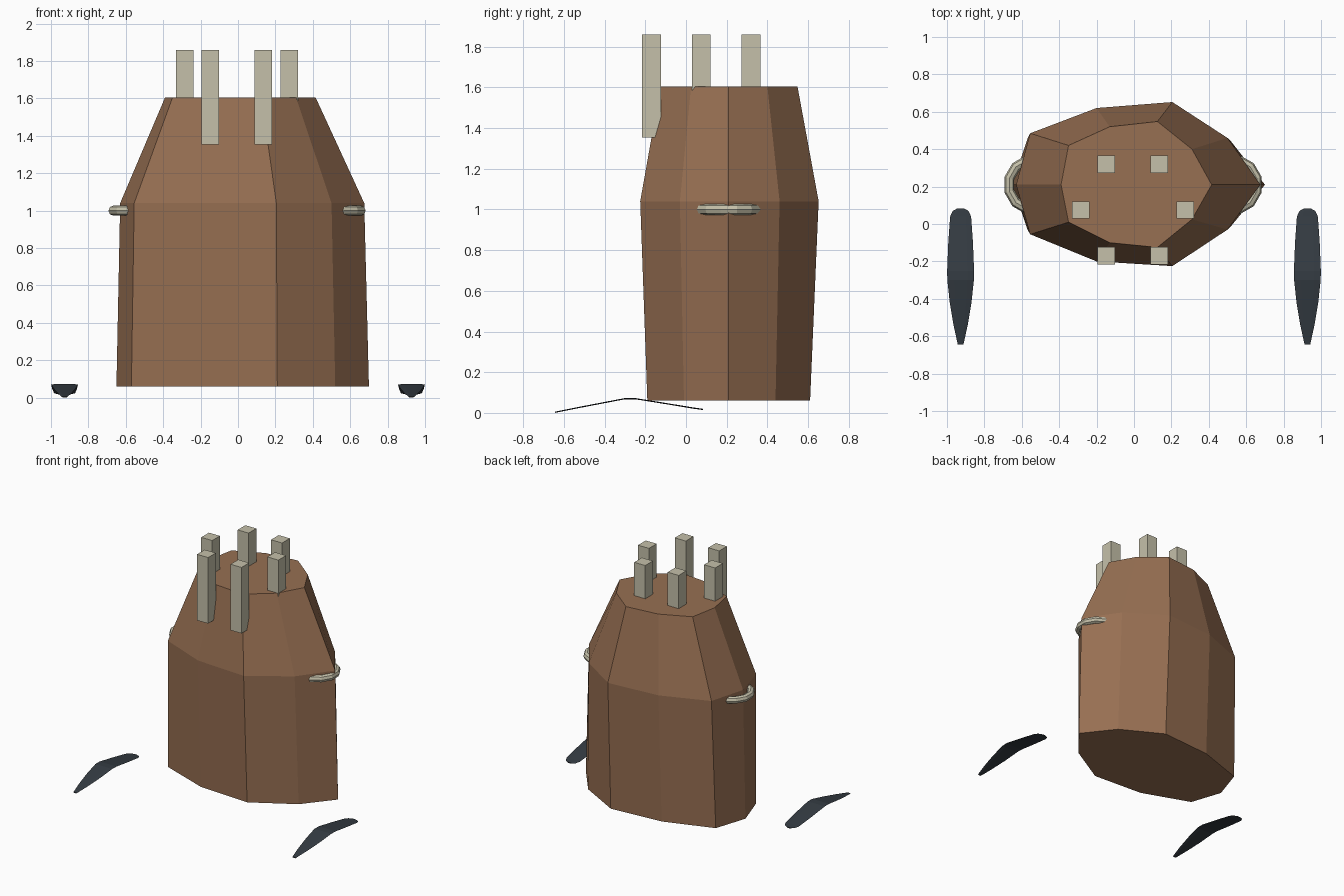
import bpy
import bmesh
from math import pi

cube = bpy.data.objects.get("Cube")
if cube:
    bpy.data.objects.remove(cube, do_unlink=True)


def material(name, rgb):
    m = bpy.data.materials.new(name)
    m.use_nodes = True
    m.diffuse_color = (*rgb, 1)
    m.node_tree.nodes["Principled BSDF"].inputs["Base Color"].default_value = (*rgb, 1)
    return m


brown = material("brown_hide", (0.31, 0.16, 0.085))
bone = material("bone", (0.56, 0.53, 0.40))
slate = material("dark_slate", (0.035, 0.045, 0.056))


def loft(name, rings, mat):
    """Skin a stack of equal-length closed rings and cap both ends."""
    bm = bmesh.new()
    rows = [[bm.verts.new(p) for p in ring] for ring in rings]
    n = len(rows[0])
    for a, b in zip(rows, rows[1:]):
        for i in range(n):
            j = (i + 1) % n
            bm.faces.new((a[i], a[j], b[j], b[i]))
    bm.faces.new(rows[0][::-1])
    bm.faces.new(rows[-1])
    bmesh.ops.recalc_face_normals(bm, faces=bm.faces)
    mesh = bpy.data.meshes.new(name)
    bm.to_mesh(mesh)
    bm.free()
    mesh.materials.append(mat)
    ob = bpy.data.objects.new(name, mesh)
    bpy.context.collection.objects.link(ob)
    return ob


# Faceted body: ten-sided rings at base, shoulder and top
base = [(-.65, .21), (-.57, -.03), (-.2, -.165), (.21, -.19), (.52, -.01),
        (.70, .21), (.52, .44), (.21, .61), (-.2, .58), (-.57, .455)]
shoulder = [(-.63, .21), (-.555, -.055), (-.2, -.2), (.205, -.225), (.5, -.03),
            (.675, .21), (.5, .46), (.205, .652), (-.2, .62), (-.555, .485)]
top = [(-.39, .21), (-.35, .01), (-.13, -.1), (.125, -.125), (.31, .025),
       (.415, .21), (.31, .4), (.125, .548), (-.13, .52), (-.35, .42)]
loft("body", [[(x, y, z) for x, y in ring] for ring, z in
              ((base, .06), (shoulder, 1.04), (top, 1.605))], brown)

# Square pegs standing in the top
pegs = {"front": (-.148, .135, -.17), "middle": (-.285, .275, .075), "back": (-.148, .135, .32)}
for place, (right_x, left_x, y) in pegs.items():
    for side, x in (("right", right_x), ("left", left_x)):
        bpy.ops.mesh.primitive_cube_add(size=1, location=(x, y, 1.607))
        peg = bpy.context.object
        peg.name = f"{place}_{side}_peg"
        peg.scale = (.093, .093, .505)
        peg.data.materials.append(bone)

# Ring handles sunk into the sides
for side, x in (("right", -.536), ("left", .526)):
    bpy.ops.mesh.primitive_torus_add(major_radius=.135, minor_radius=.027,
                                     major_segments=12, minor_segments=8,
                                     location=(x, .21, 1), rotation=(0, 0, pi / 12))
    ring = bpy.context.object
    ring.name = f"{side}_ring_handle"
    ring.data.materials.append(bone)

# Bent blades: y, half width, top height for each cross-section
sections = [(-.645, .015, .006), (-.54, .038, .027), (-.42, .058, .05),
            (-.30, .071, .073), (-.25, .072, .073), (-.1, .066, .049),
            (.04, .056, .026), (.07, .042, .022), (.083, .018, .02)]
for side, s in (("right", -1), ("left", 1)):
    rings = [[(s * .927 + u * w, y, z - d) for u, d in
              ((-1, .002), (-.5, 0), (.5, 0), (1, .002), (.6, .006), (-.6, .006))]
             for y, w, z in sections]
    loft(f"{side}_blade", rings, slate)
